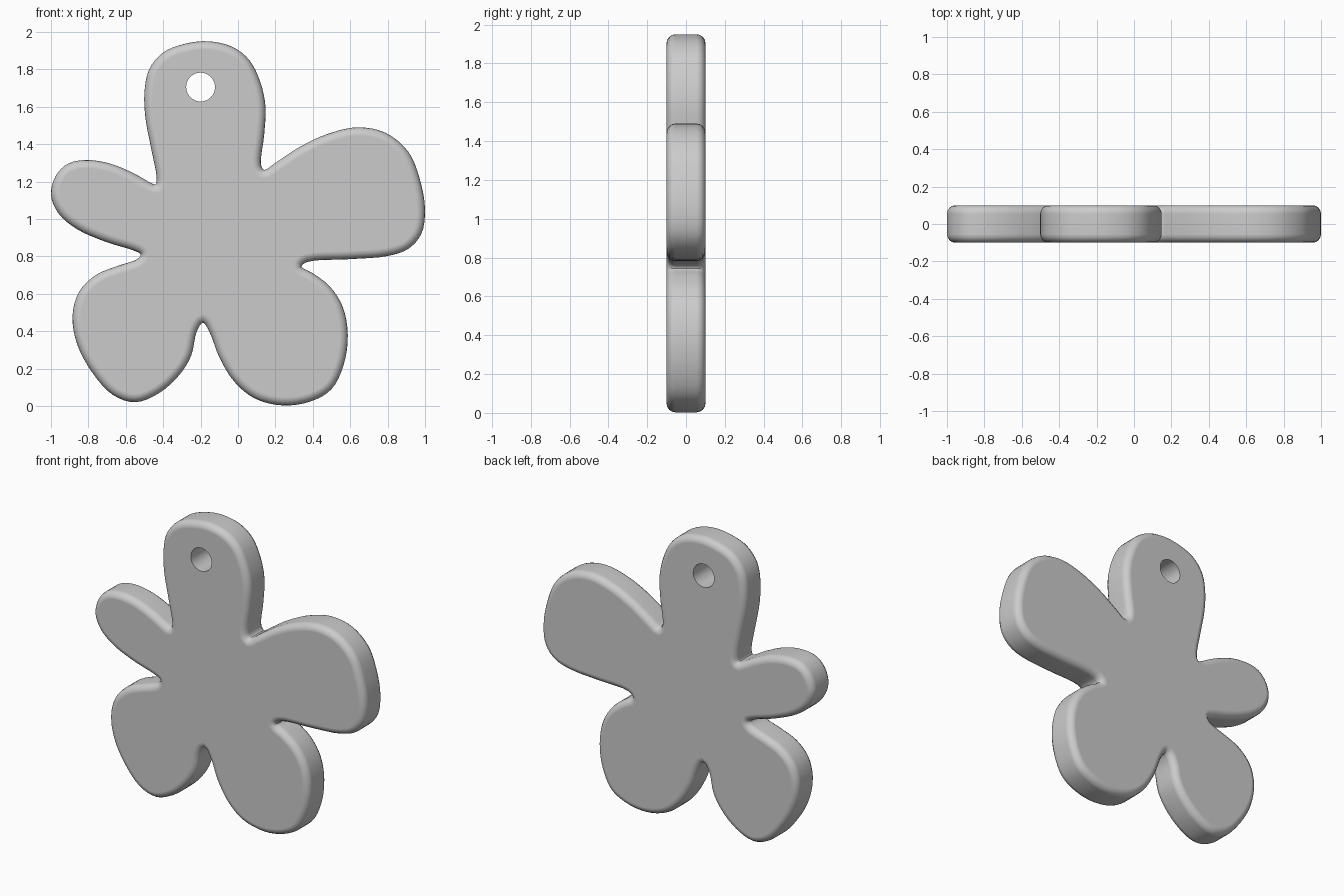
import bpy, bmesh, math
from mathutils import Vector

if "Cube" in bpy.data.objects:
    bpy.data.objects.remove(bpy.data.objects["Cube"])

HALF = 0.1       # half thickness
ROUND = 0.045    # rim rounding
STEPS = 4        # spline steps between outline points

# Outline of each petal (x, z), clockwise, each starting at its notch
TOP = [(-0.44, 1.185), (-0.435, 1.22), (-0.465, 1.38), (-0.495, 1.54), (-0.50, 1.68),
       (-0.475, 1.80), (-0.40, 1.89), (-0.29, 1.935), (-0.16, 1.95), (-0.03, 1.92),
       (0.06, 1.85), (0.12, 1.73), (0.147, 1.60), (0.14, 1.45), (0.123, 1.29)]
RIGHT = [(0.14, 1.262), (0.20, 1.30), (0.33, 1.385), (0.48, 1.455), (0.64, 1.49),
         (0.79, 1.46), (0.91, 1.36), (0.97, 1.22), (1.0, 1.05), (0.98, 0.92),
         (0.91, 0.84), (0.80, 0.802), (0.60, 0.785), (0.37, 0.77)]
LOWER_RIGHT = [(0.34, 0.745), (0.40, 0.71), (0.49, 0.64), (0.56, 0.53), (0.587, 0.38),
               (0.565, 0.22), (0.50, 0.09), (0.39, 0.025), (0.24, 0.003), (0.09, 0.04),
               (-0.02, 0.13), (-0.10, 0.26), (-0.15, 0.39)]
LOWER_LEFT = [(-0.187, 0.445), (-0.22, 0.40), (-0.25, 0.27), (-0.31, 0.17), (-0.42, 0.07),
              (-0.55, 0.02), (-0.67, 0.06), (-0.78, 0.18), (-0.86, 0.33), (-0.885, 0.48),
              (-0.85, 0.61), (-0.76, 0.70), (-0.64, 0.75), (-0.54, 0.785)]
LEFT = [(-0.52, 0.81), (-0.56, 0.832), (-0.70, 0.875), (-0.86, 0.945), (-0.96, 1.03),
        (-1.0, 1.13), (-0.975, 1.23), (-0.91, 1.295), (-0.81, 1.315), (-0.68, 1.295),
        (-0.55, 1.24), (-0.47, 1.195)]


def smooth_loop(points, steps):
    """Closed centripetal Catmull-Rom spline through the points."""
    pts = [Vector(p) for p in points]
    n, out = len(pts), []
    for i in range(n):
        p0, p1, p2, p3 = (pts[(i + k) % n] for k in (-1, 0, 1, 2))
        t1 = (p1 - p0).length ** 0.5
        t2 = t1 + (p2 - p1).length ** 0.5
        t3 = t2 + (p3 - p2).length ** 0.5
        for s in range(steps):
            t = t1 + (t2 - t1) * s / steps
            a1 = p0.lerp(p1, t / t1)
            a2 = p1.lerp(p2, (t - t1) / (t2 - t1))
            a3 = p2.lerp(p3, (t - t2) / (t3 - t2))
            b1 = a1.lerp(a2, t / t2)
            b2 = a2.lerp(a3, (t - t1) / (t3 - t1))
            out.append(b1.lerp(b2, (t - t1) / (t2 - t1)))
    return out


def add_plate(name, outline):
    """Flat plate with rounded front and back rims."""
    bm = bmesh.new()
    front = [bm.verts.new((x, -HALF, z)) for x, z in outline]
    face = bm.faces.new(front)
    new = bmesh.ops.extrude_face_region(bm, geom=[face], use_keep_orig=True)['geom']
    bmesh.ops.translate(bm, vec=(0, 2 * HALF, 0),
                        verts=[g for g in new if isinstance(g, bmesh.types.BMVert)])
    bmesh.ops.recalc_face_normals(bm, faces=bm.faces)
    rims = [e for e in bm.edges if abs(e.verts[0].co.y - e.verts[1].co.y) < 1e-5]
    bmesh.ops.bevel(bm, geom=rims, offset=ROUND, segments=4, profile=0.5, affect='EDGES')
    mesh = bpy.data.meshes.new(name)
    bm.to_mesh(mesh)
    bm.free()
    obj = bpy.data.objects.new(name, mesh)
    bpy.context.collection.objects.link(obj)
    return obj


# Flower pendant body
pendant = add_plate("flower_pendant",
                    smooth_loop(TOP + RIGHT + LOWER_RIGHT + LOWER_LEFT + LEFT, STEPS))

# Hanging hole through the top petal
bpy.ops.mesh.primitive_cylinder_add(vertices=48, radius=0.077, depth=1,
                                    location=(-0.2, 0, 1.705), rotation=(math.pi / 2, 0, 0))
cutter = bpy.context.object
cutter.name = "hole_cutter"
cutter.hide_render = True

bpy.ops.object.select_all(action='DESELECT')
pendant.select_set(True)
bpy.context.view_layer.objects.active = pendant
cut = pendant.modifiers.new("hanging_hole", 'BOOLEAN')
cut.operation = 'DIFFERENCE'
cut.solver = 'EXACT'
cut.object = cutter
bpy.ops.object.modifier_apply(modifier=cut.name)
bpy.data.objects.remove(cutter)

# Smooth rim, crisp hole edge, flat front and back
bpy.ops.object.shade_smooth_by_angle(angle=math.radians(40))
weighted = pendant.modifiers.new("flat_face_normals", 'WEIGHTED_NORMAL')
weighted.keep_sharp = True
